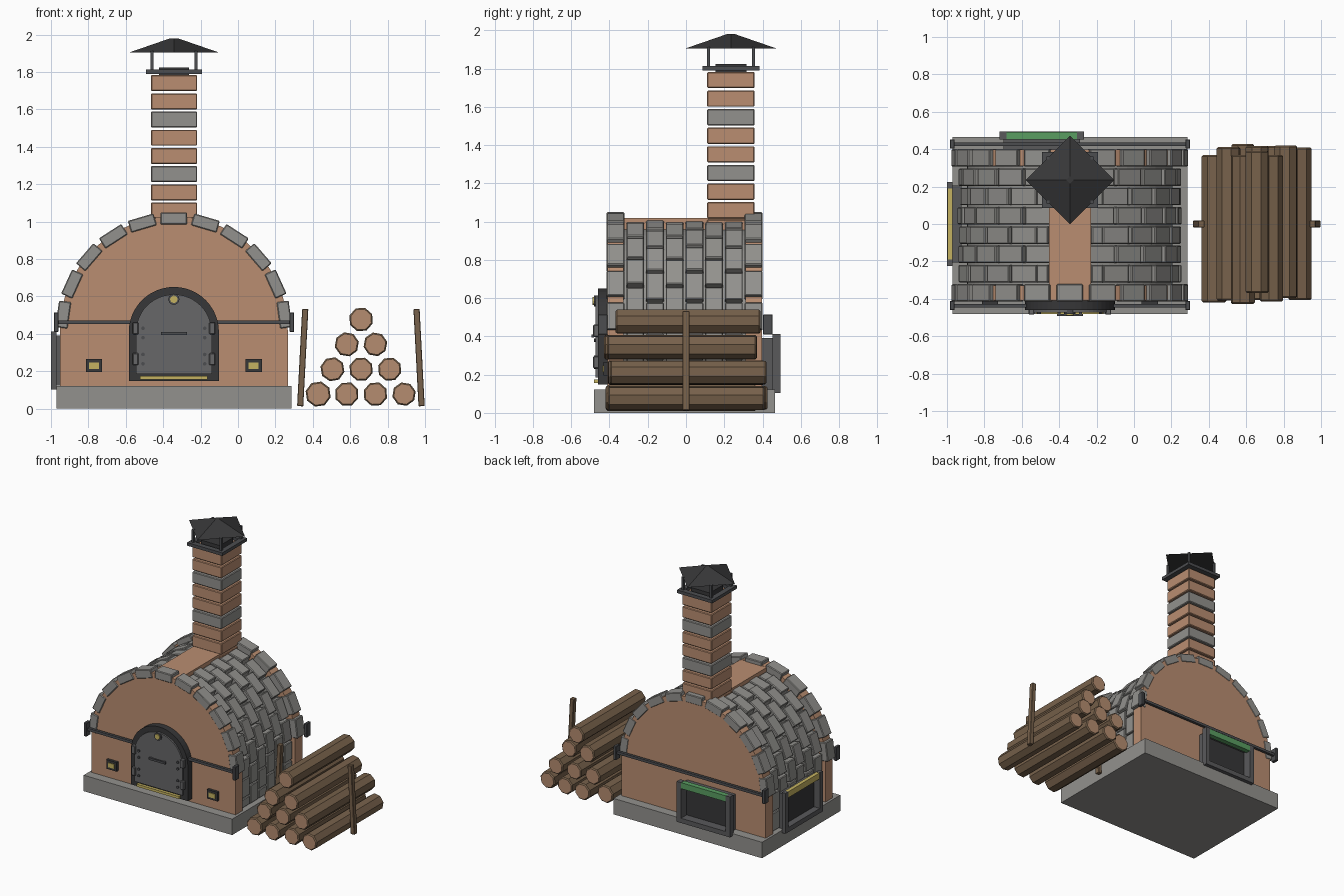
import bpy, bmesh, math, random
from mathutils import Matrix

random.seed(4)
if "Cube" in bpy.data.objects:
    bpy.data.objects.remove(bpy.data.objects["Cube"], do_unlink=True)


def material(name, r, g, b):
    m = bpy.data.materials.new(name)
    m.use_nodes = True
    m.diffuse_color = (r, g, b, 1)
    m.node_tree.nodes["Principled BSDF"].inputs["Base Color"].default_value = (r, g, b, 1)
    return m


CLAY = material("terracotta", 0.49, 0.27, 0.165)
STONE = material("stone grey", 0.29, 0.285, 0.27)
STEEL = material("steel grey", 0.135, 0.135, 0.14)
GUNMETAL = material("gunmetal", 0.1, 0.1, 0.105)
IRON = material("dark iron", 0.072, 0.074, 0.08)
SOOT = material("soot black", 0.038, 0.038, 0.04)
BRASS = material("brass yellow", 0.56, 0.45, 0.12)
GREEN = material("enamel green", 0.1, 0.34, 0.12)
BARK = material("bark brown", 0.185, 0.12, 0.07)
WOOD = material("cut wood", 0.46, 0.265, 0.16)


def finish(bm, name, mats, bevel=0):
    bmesh.ops.recalc_face_normals(bm, faces=bm.faces)
    mesh = bpy.data.meshes.new(name)
    bm.to_mesh(mesh)
    bm.free()
    ob = bpy.data.objects.new(name, mesh)
    bpy.context.collection.objects.link(ob)
    for m in mats if isinstance(mats, list) else [mats]:
        mesh.materials.append(m)
    if bevel:
        mod = ob.modifiers.new("chamfer", 'BEVEL')
        mod.width = bevel
        mod.segments = 1
    return ob


def add_box(bm, centre, size, tilt=Matrix()):
    m = Matrix.Translation(centre) @ tilt @ Matrix.Diagonal((*size, 1))
    bmesh.ops.create_cube(bm, size=1, matrix=m)


def boxes(name, mat, items, bevel=0):
    """One object from (x0, x1, y0, y1, z0, z1) extents."""
    bm = bmesh.new()
    for x0, x1, y0, y1, z0, z1 in items:
        add_box(bm, ((x0 + x1) / 2, (y0 + y1) / 2, (z0 + z1) / 2),
                (x1 - x0, y1 - y0, z1 - z0))
    return finish(bm, name, mat, bevel)


def arch(name, mat, half, z0, spring, y0, y1, seg=24):
    """Round-topped slab: straight sides up to the spring line, then a half circle."""
    pts = [(half, z0)]
    pts += [(half * math.cos(math.pi * i / seg), spring + half * math.sin(math.pi * i / seg))
            for i in range(seg + 1)]
    pts.append((-half, z0))
    bm = bmesh.new()
    face = bm.faces.new([bm.verts.new((CX + x, y0, z)) for x, z in pts])
    out = bmesh.ops.extrude_face_region(bm, geom=[face])["geom"]
    bmesh.ops.translate(bm, verts=[v for v in out if isinstance(v, bmesh.types.BMVert)],
                        vec=(0, y1 - y0, 0))
    return finish(bm, name, mat)


def discs(name, mat, spots, radius, y0, y1, sides=12):
    bm = bmesh.new()
    for x, z in spots:
        m = Matrix.Translation((x, (y0 + y1) / 2, z)) @ Matrix.Rotation(math.pi / 2, 4, 'X')
        bmesh.ops.create_cone(bm, cap_ends=True, segments=sides, radius1=radius,
                              radius2=radius, depth=y1 - y0, matrix=m)
    return finish(bm, name, mat)


CX, SPRING = -0.343, 0.42

# Base slab, end walls, lower inner vault and roof strip
boxes("base_slab", STONE, [(-0.97, 0.287, -0.48, 0.466, 0, 0.122)])
arch("front_wall", CLAY, 0.609, 0.12, SPRING, -0.41, -0.328, 32)
arch("back_wall", CLAY, 0.609, 0.12, SPRING, 0.31, 0.397, 32)
arch("inner_vault", STONE, 0.55, 0.12, SPRING, -0.33, 0.312, 32)
boxes("roof_strip", CLAY, [(CX - 0.112, CX + 0.112, -0.33, 0.312, 0.93, 1.02)])

# Stone courses over the vault, end rings complete and raised, inner courses open at the top
ROWS, STEP, PITCH = 8, math.radians(16.4), 0.1031
bm = bmesh.new()
for row in range(ROWS):
    y = -0.42 + PITCH * (row + 0.5)
    ring = row in (0, ROWS - 1)
    odd = row % 2 == 1 and not ring
    if odd:
        bricks = [(math.radians(14.5), 0.062)] + [((k + 0.5) * STEP, 0.15) for k in range(1, 6)]
    else:
        bricks = [(k * STEP, 0.142 if ring else 0.15) for k in range(1, 6)]
    bricks = [(s * a, l) for a, l in bricks for s in (-1, 1)]
    if ring:
        bricks.append((0, 0.142))
    for a, length in bricks:
        wobble = 0 if ring else random.uniform(-0.04, 0.04)
        r = 0.597 if ring else 0.558 + random.uniform(-0.004, 0.006)
        add_box(bm, (CX + r * math.sin(a), y, SPRING + r * math.cos(a)),
                (length, 0.093, 0.065), Matrix.Rotation(a + wobble, 4, 'Y'))
    # Upright wall stones under the spring line
    if not ring:
        for s in (-1, 1):
            for z, h in ([(0.27, 0.14), (0.16, 0.066)] if odd else [(0.345, 0.14), (0.196, 0.14)]):
                add_box(bm, (CX + s * 0.565, y, z), (0.06, 0.093, h))
finish(bm, "vault_stones", STONE, 0.005)

# Chimney courses
FX, FY, HALF = -0.342, 0.235, 0.124
clay, stone = [], []
for i in range(8):
    top = 1.783 - i * 0.0973
    ext = (FX - HALF, FX + HALF, FY - HALF, FY + HALF, top - 0.085, top)
    (stone if i in (2, 5) else clay).append(ext)
clay.append((FX - HALF, FX + HALF, FY - HALF, FY + HALF, 0.92, 1.01))
boxes("chimney_bricks", CLAY, clay, 0.005)
boxes("chimney_stone_bands", STONE, stone, 0.005)

# Chimney collar, flue plate, posts and rain cap
O, I = 0.149, 0.108
boxes("chimney_collar", IRON, [
    (FX - O, FX + O, FY - O, FY - I, 1.79, 1.814),
    (FX - O, FX + O, FY + I, FY + O, 1.79, 1.814),
    (FX - O, FX - I, FY - I, FY + I, 1.79, 1.814),
    (FX + I, FX + O, FY - I, FY + I, 1.79, 1.814)])
boxes("flue_plate", SOOT, [(FX - 0.08, FX + 0.08, FY - 0.08, FY + 0.08, 1.78, 1.825)])
boxes("cap_posts", IRON, [
    (FX + sx * 0.118 - 0.008, FX + sx * 0.118 + 0.008,
     FY + sy * 0.118 - 0.008, FY + sy * 0.118 + 0.008, 1.81, 1.912)
    for sx in (-1, 1) for sy in (-1, 1)])
bm = bmesh.new()
bmesh.ops.create_cone(bm, cap_ends=True, segments=4, radius1=0.237, radius2=0.02, depth=0.075,
                      matrix=Matrix.Translation((FX, FY, 1.943)))
finish(bm, "rain_cap", SOOT)

# Oven door with surround, hinges, rivets, handle and gauge
arch("door_surround", SOOT, 0.241, 0.148, 0.41, -0.46, -0.40)
arch("oven_door", STEEL, 0.203, 0.185, 0.408, -0.472, -0.44)
boxes("door_sill", BRASS, [(CX - 0.18, CX + 0.18, -0.482, -0.45, 0.156, 0.175)])
boxes("door_hinges", STEEL, [
    (CX + s * 0.205 - 0.016, CX + s * 0.205 + 0.016, -0.485, -0.45, z - 0.032, z + 0.032)
    for s in (-1, 1) for z in (0.265, 0.43)], 0.004)
discs("door_rivets", IRON, [(CX + s * 0.165, z) for s in (-1, 1) for z in (0.24, 0.29, 0.38, 0.43)],
      0.01, -0.48, -0.46, 8)
boxes("door_handle", IRON, [(CX - 0.07, CX + 0.07, -0.493, -0.481, 0.395, 0.411),
                            (CX - 0.065, CX - 0.05, -0.485, -0.46, 0.397, 0.409),
                            (CX + 0.05, CX + 0.065, -0.485, -0.46, 0.397, 0.409)])
discs("gauge_rim", IRON, [(CX, 0.585)], 0.03, -0.481, -0.45)
discs("gauge_face", BRASS, [(CX, 0.585)], 0.02, -0.488, -0.47)

# Small front vents
VENTS = (-0.77, 0.083)
boxes("vent_frames", SOOT, [(x - 0.044, x + 0.044, -0.43, -0.40, 0.195, 0.265) for x in VENTS])
boxes("vent_plates", BRASS, [(x - 0.027, x + 0.027, -0.436, -0.42, 0.213, 0.247) for x in VENTS])

# Tie bars across both ends, with corner clamps
boxes("tie_bars", IRON, [(-0.965, 0.285, y - 0.01, y + 0.01, 0.452, 0.472)
                         for y in (-0.437, 0.427)])
boxes("corner_clamps", IRON, [(x - 0.012, x + 0.012, y - 0.025, y + 0.025, 0.41, 0.515)
                              for x in (-0.972, 0.288) for y in (-0.436, 0.428)], 0.003)


def hatch(name, place, w, d, colour):
    """Flanged opening facing +y: recessed box behind, coloured head between the posts."""
    h, z0, z1, t = w / 2, 0.103, 0.412, 0.036
    f, n = d * 0.6, 0.02
    parts = [
        boxes(name + "_frame", GUNMETAL, [
            (-h, -h + t, f, d, z0, z1), (h - t, h, f, d, z0, z1),
            (-h + t, h - t, f, d, z0, z0 + t),
            (-h + n, -h + t, 0, f, z0 + n, z1 - n), (h - t, h - n, 0, f, z0 + n, z1 - n),
            (-h + t, h - t, 0, f, z0 + n, z0 + t), (-h + t, h - t, 0, f, z1 - t, z1 - n)]),
        boxes(name + "_recess", SOOT, [(-h + t, h - t, 0, d * 0.35, z0 + t, z1 - t)]),
        boxes(name + "_head", colour, [(-h + t, h - t, f, d * 0.97, z1 - 0.048, z1 - 0.002)])]
    for ob in parts:
        ob.data.transform(place)


hatch("rear_hatch", Matrix.Translation((-0.493, 0.39, 0)), 0.45, 0.105, GREEN)
hatch("side_hatch", Matrix.Translation((-0.923, 0, 0)) @ Matrix.Rotation(math.pi / 2, 4, 'Z'),
      0.45, 0.077, BRASS)

# Stacked logs: bark sides, pale cut ends
TIERS = [(-0.415, 0.42), (-0.405, 0.425), (-0.425, 0.385), (-0.378, 0.385)]
for tier, (near, far) in enumerate(TIERS):
    for i in range(4 - tier):
        x = 0.658 + (i - (3 - tier) / 2) * 0.153
        y0 = near + random.uniform(0, 0.02)
        y1 = 0.36 if (tier, i) == (0, 0) else far - random.uniform(0, 0.025)
        r = 0.069 if (tier, i) == (0, 0) else random.uniform(0.062, 0.066)
        bm = bmesh.new()
        m = (Matrix.Translation((x, (y0 + y1) / 2, 0.078 + tier * 0.133))
             @ Matrix.Rotation(math.pi / 2, 4, 'X')
             @ Matrix.Rotation(math.pi / 8 + random.uniform(-0.2, 0.2), 4, 'Z'))
        bmesh.ops.create_cone(bm, cap_ends=True, segments=8, radius1=r, radius2=r,
                              depth=y1 - y0, matrix=m)
        ends = [f for f in bm.faces if len(f.verts) == 8]
        for f in ends:
            f.material_index = 1
        rim = bmesh.ops.inset_individual(bm, faces=ends, thickness=0.008, depth=0.008)["faces"]
        for f in rim:
            f.material_index = 0
        finish(bm, "log", [BARK, WOOD])

# Leaning stakes holding the stack
for s in (-1, 1):
    bm = bmesh.new()
    add_box(bm, (0.657 + s * 0.311, 0, 0.273), (0.033, 0.036, 0.52),
            Matrix.Rotation(-s * 0.052, 4, 'Y'))
    finish(bm, "log_stake", BARK, 0.003)
